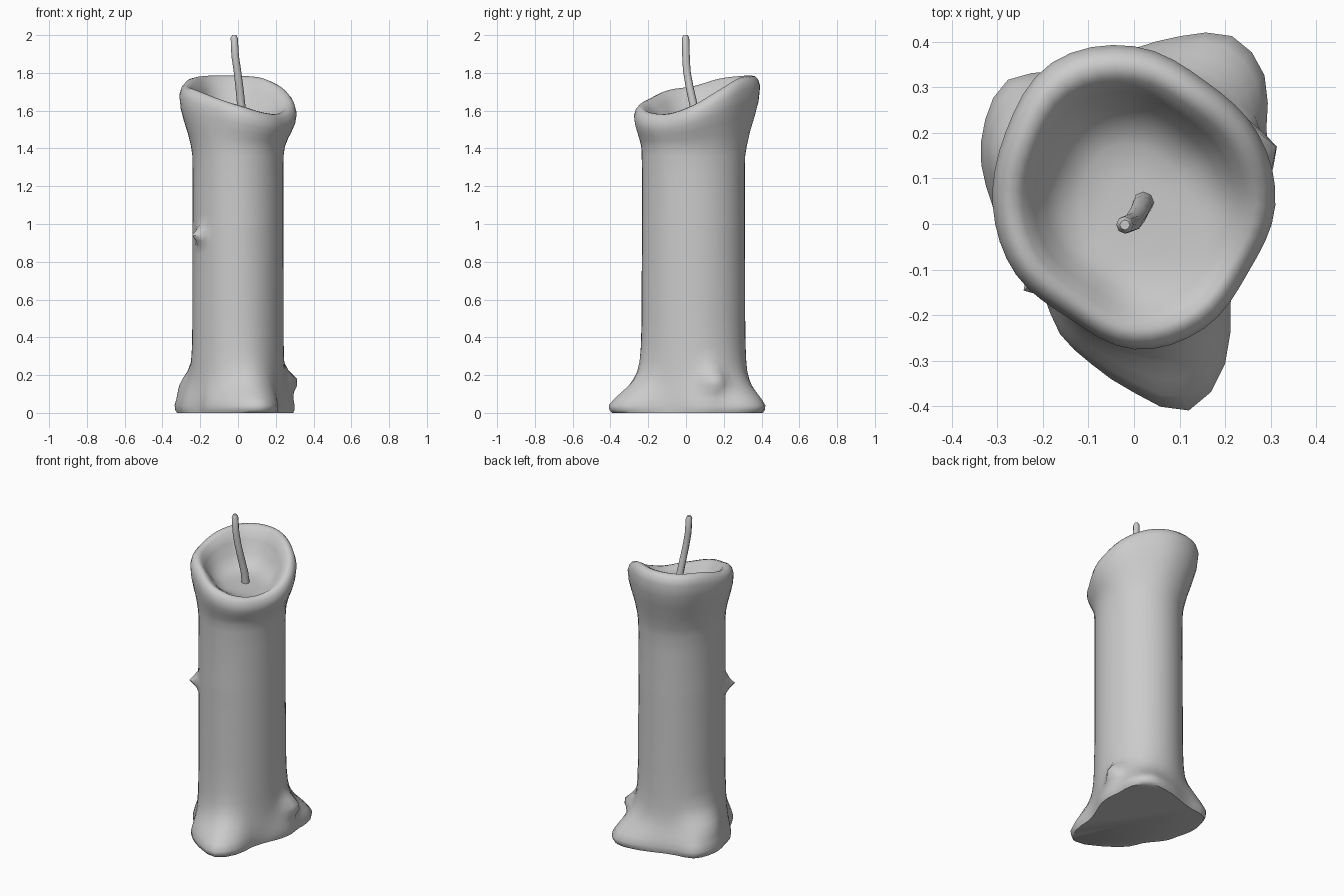
import bpy, bmesh, math

if "Cube" in bpy.data.objects:
    bpy.data.objects.remove(bpy.data.objects["Cube"])

SEG = 48
CY = 0.04  # axis of the wax column in y


def loft(name, rings):
    """Skin a stack of equal-length rings and cap both ends."""
    bm = bmesh.new()
    rows = [[bm.verts.new(p) for p in r] for r in rings]
    n = len(rows[0])
    for a, b in zip(rows, rows[1:]):
        for i in range(n):
            j = (i + 1) % n
            bm.faces.new((a[i], a[j], b[j], b[i]))
    bm.faces.new(rows[0][::-1])
    bm.faces.new(rows[-1])
    bmesh.ops.recalc_face_normals(bm, faces=bm.faces)
    me = bpy.data.meshes.new(name)
    bm.to_mesh(me)
    bm.free()
    ob = bpy.data.objects.new(name, me)
    bpy.context.collection.objects.link(ob)
    bpy.ops.object.select_all(action='DESELECT')
    ob.select_set(True)
    bpy.context.view_layer.objects.active = ob
    bpy.ops.object.shade_smooth_by_angle(angle=math.radians(50))
    return ob


def around(vals, a):
    """Smooth periodic interpolation of values spaced evenly round the circle."""
    n = len(vals)
    f = (a / math.tau % 1) * n
    i, t = int(f), f - int(f)
    p0, p1, p2, p3 = (vals[(i + k) % n] for k in (-1, 0, 1, 2))
    return p1 + 0.5 * t * (p2 - p0 + t * (2*p0 - 5*p1 + 4*p2 - p3 + t * (3*(p1 - p2) + p3 - p0)))


# Outlines by angle, counter-clockwise from +x
FOOT = [.285, .31, .335, .405, .43, .385, .345, .325, .34, .39, .375, .345,
        .31, .30, .28, .28, .325, .36, .41, .465, .40, .30, .265, .265]
RIM = [.31, .315, .315, .35, .362, .325, .31, .30, .285, .315, .31, .29]
CREST = [1.63, 1.71, 1.77, 1.785, 1.785, 1.77, 1.73, 1.71, 1.67, 1.63, 1.59, 1.585]

# Local wax drips: angle, height, angular width, height width, bulge
DRIPS = [(22, .17, 12, .06, .075), (155, .16, 22, .07, .045), (218, .94, 8, .035, .055)]


def column(a):
    return 1 / math.hypot(math.cos(a) / 0.24, math.sin(a) / 0.272)


def drip(a, z):
    total = 0
    for ang, h, wa, wz, amp in DRIPS:
        d = (math.degrees(a) - ang + 180) % 360 - 180
        total += amp * math.exp(-(d / wa) ** 2 - ((z - h) / wz) ** 2)
    return total


def ring(fn):
    out = []
    for i in range(SEG):
        a = math.tau * i / SEG
        r, z = fn(a)
        out.append((r * math.cos(a), CY + r * math.sin(a), z))
    return out


rings = []
# Spread foot and straight column: height, blend towards the foot outline
for z, w in [(0, .9), (.015, .98), (.04, 1), (.075, .84), (.11, .64), (.145, .43), (.18, .28),
             (.22, .17), (.27, .1), (.35, .05), (.5, .02), (.7, .02), (.84, .01), (.88, .01),
             (.91, .01), (.94, .01), (.97, .01), (1.0, .01), (1.05, 0), (1.25, 0), (1.36, .02)]:
    rings.append(ring(lambda a: (column(a) + w * (around(FOOT, a) - column(a)) + drip(a, z), z)))
# Flared lip: share of the climb to the bulge, blend towards the rim outline
for t, w in [(0, .12), (.25, .35), (.5, .65), (.75, .9), (1, 1)]:
    rings.append(ring(lambda a: (column(a) + w * (around(RIM, a) - column(a)),
                                 1.41 + t * (around(CREST, a) - .055 - 1.41))))
# Rolled rim: radius scale, drop below crest
for s, d in [(.97, .022), (.92, .004), (.86, 0), (.79, .012)]:
    rings.append(ring(lambda a: (s * around(RIM, a), around(CREST, a) - d)))
# Melted bowl: radius scale, share of the descent to the floor
for s, t in [(.71, .3), (.62, .62), (.52, .85), (.38, .97), (.2, 1), (.04, 1)]:
    rings.append(ring(lambda a: (s * around(RIM, a),
                                 1.56 + (1 - t) * (around(CREST, a) - .012 - 1.56))))
loft("candle_wax", rings)

# Bent wick
wick = []
for x, y, z, r in [(.022, .05, 1.53, .024), (.017, .04, 1.63, .022), (.008, .02, 1.72, .021),
                   (-.003, .004, 1.81, .02), (-.015, 0, 1.89, .02), (-.02, -.002, 1.985, .019),
                   (-.02, -.002, 2.0, .011)]:
    wick.append([(x + r * math.cos(math.tau * k / 8), y + r * math.sin(math.tau * k / 8), z)
                 for k in range(8)])
loft("wick", wick)
